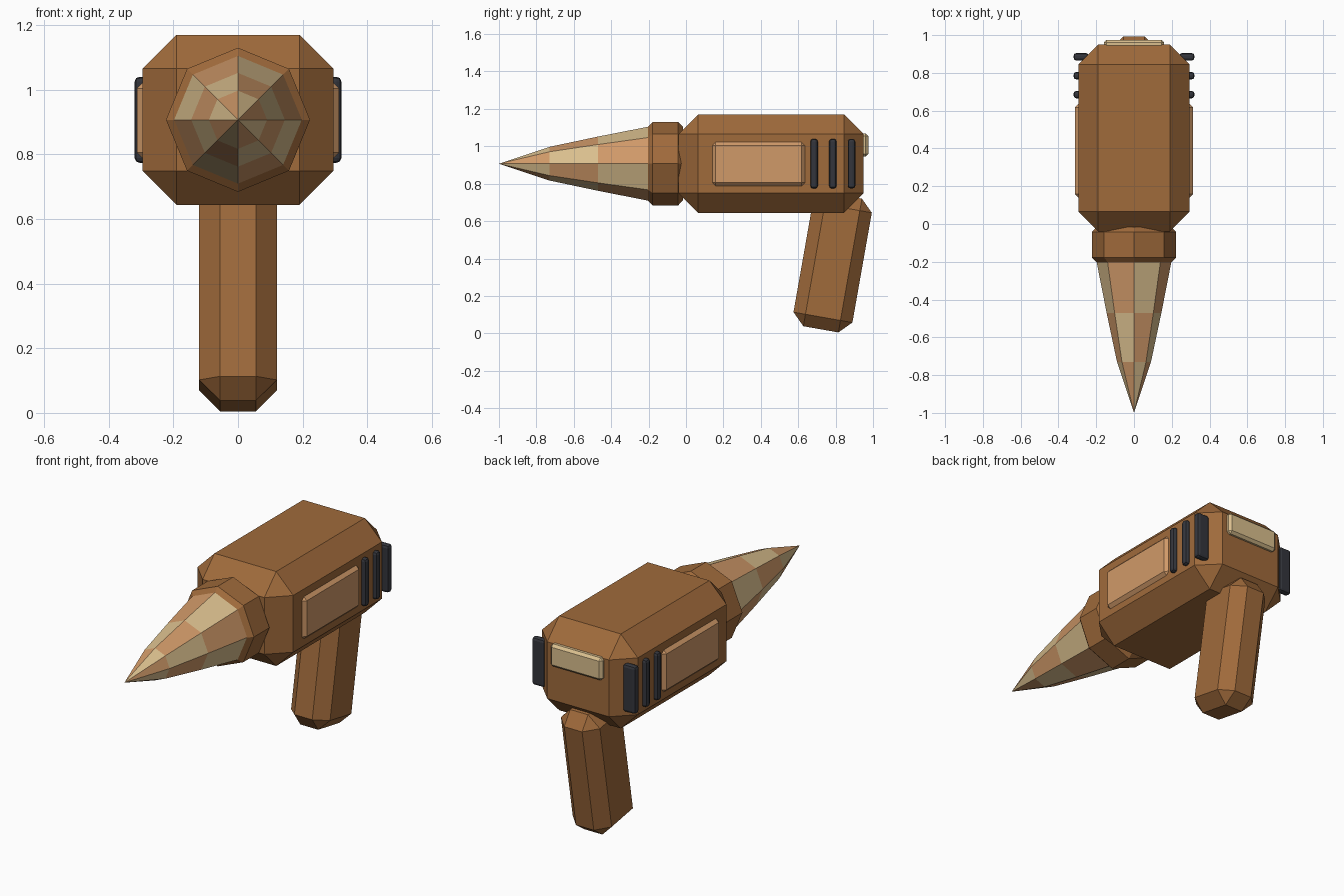
import bpy
import bmesh
from math import cos, sin, pi, radians

cube = bpy.data.objects.get("Cube")
if cube:
    bpy.data.objects.remove(cube, do_unlink=True)


def material(name, rgb):
    mat = bpy.data.materials.new(name)
    mat.use_nodes = True
    mat.diffuse_color = (*rgb, 1)
    mat.node_tree.nodes["Principled BSDF"].inputs["Base Color"].default_value = (*rgb, 1)
    return mat


brown = material("brown", (0.35, 0.145, 0.044))
tan = material("tan", (0.63, 0.32, 0.14))
beige = material("beige", (0.70, 0.52, 0.27))
charcoal = material("charcoal", (0.034, 0.036, 0.045))

AXIS_Z = 0.907  # height of the barrel axis


def finish(name, bm, mats):
    bmesh.ops.recalc_face_normals(bm, faces=bm.faces)
    mesh = bpy.data.meshes.new(name)
    bm.to_mesh(mesh)
    bm.free()
    for mat in mats:
        mesh.materials.append(mat)
    obj = bpy.data.objects.new(name, mesh)
    bpy.context.collection.objects.link(obj)
    return obj


def block(name, center, size, bevel, mat, segments=1, tilt=0):
    """Chamfered box, optionally tilted about x."""
    bm = bmesh.new()
    bmesh.ops.create_cube(bm, size=1)
    bmesh.ops.scale(bm, vec=size, verts=bm.verts)
    bmesh.ops.bevel(bm, geom=bm.edges[:], offset=bevel, segments=segments,
                    profile=0.5, affect='EDGES')
    obj = finish(name, bm, [mat])
    obj.location = center
    obj.rotation_euler.x = tilt
    return obj


def octagon_lathe(name, profile, mats):
    """Eight-sided solid along y from (y, radius) pairs; colours alternate."""
    bm = bmesh.new()
    rings = [[bm.verts.new((r * cos(k * pi / 4), y, AXIS_Z + r * sin(k * pi / 4)))
              for k in range(8)] for y, r in profile]
    for row, (a, b) in enumerate(zip(rings, rings[1:])):
        for k in range(8):
            n = (k + 1) % 8
            face = bm.faces.new((a[k], a[n], b[n], b[k]))
            face.material_index = (k + row) % len(mats)
    bm.faces.new(rings[0])
    bm.faces.new(rings[-1])
    bmesh.ops.remove_doubles(bm, verts=bm.verts, dist=0.0005)
    return finish(name, bm, mats)


# Main housing and tilted grip
block("housing", (0, 0.455, AXIS_Z), (0.59, 0.99, 0.526), 0.105, brown)
block("grip", (0, 0.784, 0.379), (0.24, 0.32, 0.726), 0.065, brown, tilt=radians(-10))

# Collar and checkered pointed bit
octagon_lathe("collar", [(-0.205, 0.195), (-0.178, 0.223), (-0.042, 0.223), (-0.015, 0.195)],
              [brown])
octagon_lathe("drill_bit", [(-0.19, 0.2), (-0.47, 0.145), (-0.73, 0.09), (-1.0, 0.0001)],
              [tan, beige])

# Side panels and cooling vents
for side, label in ((1, "left"), (-1, "right")):
    block(label + "_panel", (side * 0.285, 0.388, 0.905), (0.056, 0.495, 0.235), 0.018, tan)
    for i in range(3):
        block(f"{label}_vent_{i + 1}", (side * 0.28, 0.685 + 0.1 * i, AXIS_Z),
              (0.08, 0.04, 0.266), 0.015, charcoal, segments=2)

# Rear plate
block("rear_plate", (0, 0.95, 1.007), (0.32, 0.05, 0.125), 0.014, beige)
